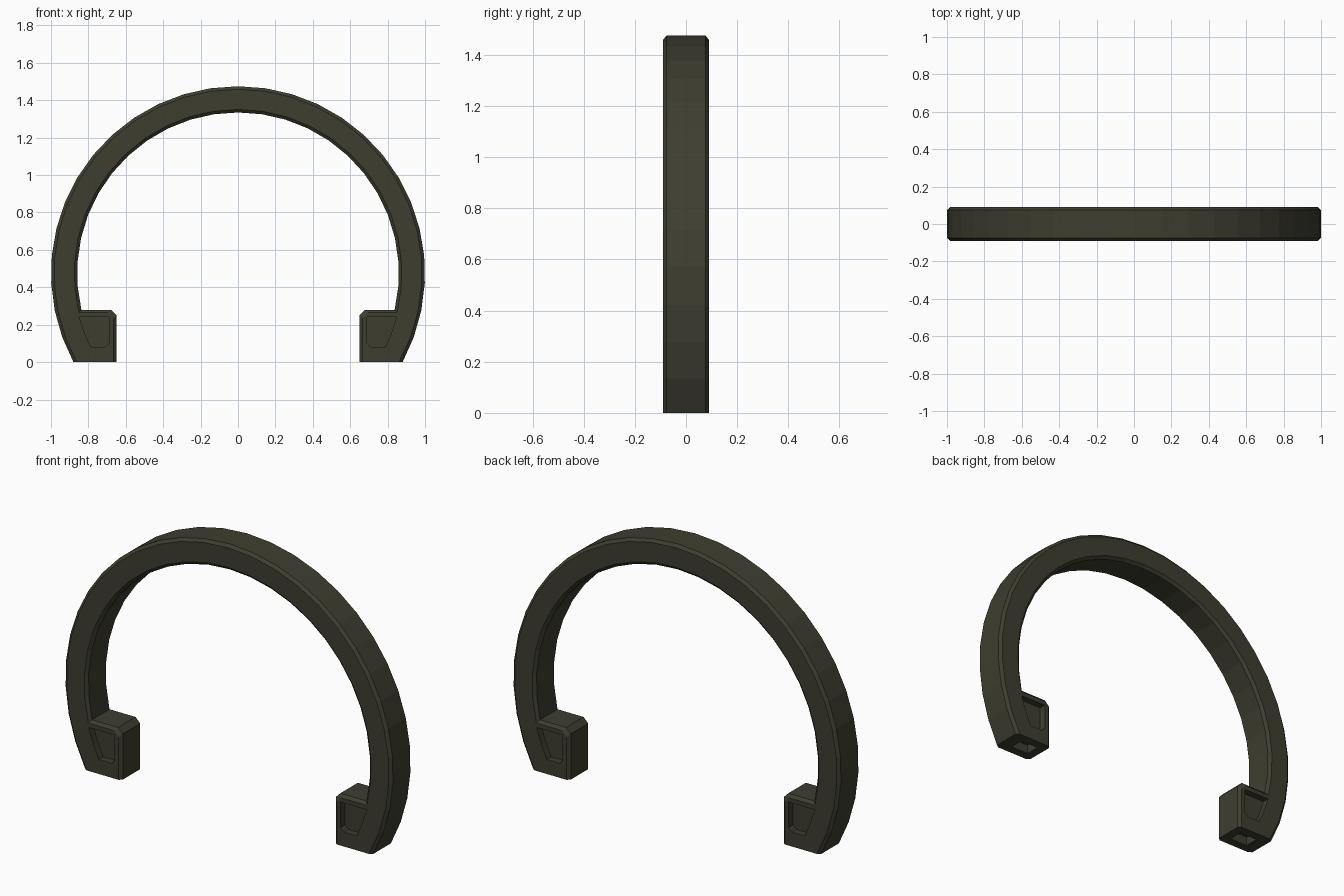
import bpy, bmesh, math

if "Cube" in bpy.data.objects:
    bpy.data.objects.remove(bpy.data.objects["Cube"])

ZC = 0.475            # centre height of the ring
N_OUT, N_IN = 28, 24  # facets of the outer and inner arcs

mat = bpy.data.materials.new("dark olive")
mat.diffuse_color = (0.048, 0.048, 0.030, 1)
mat.use_nodes = True
mat.node_tree.nodes["Principled BSDF"].inputs["Base Color"].default_value = mat.diffuse_color


def arc(r, a0, a1, n):
    return [(r * math.cos(a0 + (a1 - a0) * i / n),
             ZC + r * math.sin(a0 + (a1 - a0) * i / n)) for i in range(n + 1)]


def outline(d):
    """Shackle outline in x/z, inset by d everywhere but the flat base."""
    ro, ri, xf, zf, c = 1 - d, 0.86 + d, 0.65 + d, 0.28 - d, 0.028
    ao, ai = math.asin(-ZC / ro), math.asin((zf - ZC) / ri)
    foot = [(xf, 0), (xf, zf - c), (xf + c, zf)]
    return (arc(ro, ao, math.pi - ao, N_OUT)
            + [(-x, z) for x, z in foot]
            + arc(ri, math.pi - ai, ai, N_IN)
            + foot[::-1])


def loft(name, layers):
    """Solid from matching x/z outlines stacked along y."""
    bm = bmesh.new()
    rings = [[bm.verts.new((x, y, z)) for x, z in pts] for y, pts in layers]
    for a, b in zip(rings, rings[1:]):
        for i in range(len(a)):
            j = (i + 1) % len(a)
            bm.faces.new((a[i], a[j], b[j], b[i]))
    bm.faces.new(rings[0])
    bm.faces.new(rings[-1][::-1])
    bmesh.ops.recalc_face_normals(bm, faces=bm.faces)
    me = bpy.data.meshes.new(name)
    bm.to_mesh(me)
    bm.free()
    me.materials.append(mat)
    ob = bpy.data.objects.new(name, me)
    bpy.context.collection.objects.link(ob)
    return ob


# bow with feet, chamfered along front and back rims
body = loft("bow_handle", [(-0.09, outline(0.016)), (-0.076, outline(0)),
                           (0.076, outline(0)), (0.09, outline(0.016))])

# pockets in the front, back and base of each foot
a0, a1 = math.asin((0.08 - ZC) / 0.88), math.asin((0.24 - ZC) / 0.88)
pocket = arc(0.88, a0, a1, 3) + [(0.69, 0.24), (0.69, 0.10), (0.71, 0.08)]
slot = [(0.70, -0.05), (0.81, -0.05), (0.81, 0.05), (0.70, 0.05)]
cutters = []
for s in (-1, 1):
    p = [(s * x, z) for x, z in pocket]
    q = [(s * x, z) for x, z in slot]
    cutters += [loft("pocket_cutter", [(-0.2, p), (-0.052, p)]),
                loft("pocket_cutter", [(0.052, p), (0.2, p)]),
                loft("slot_cutter", [(-0.04, q), (0.04, q)])]

bpy.context.view_layer.objects.active = body
for c in cutters:
    m = body.modifiers.new("cut", 'BOOLEAN')
    m.operation, m.solver, m.object = 'DIFFERENCE', 'EXACT', c
    bpy.ops.object.modifier_apply(modifier=m.name)
for c in cutters:
    bpy.data.objects.remove(c)
